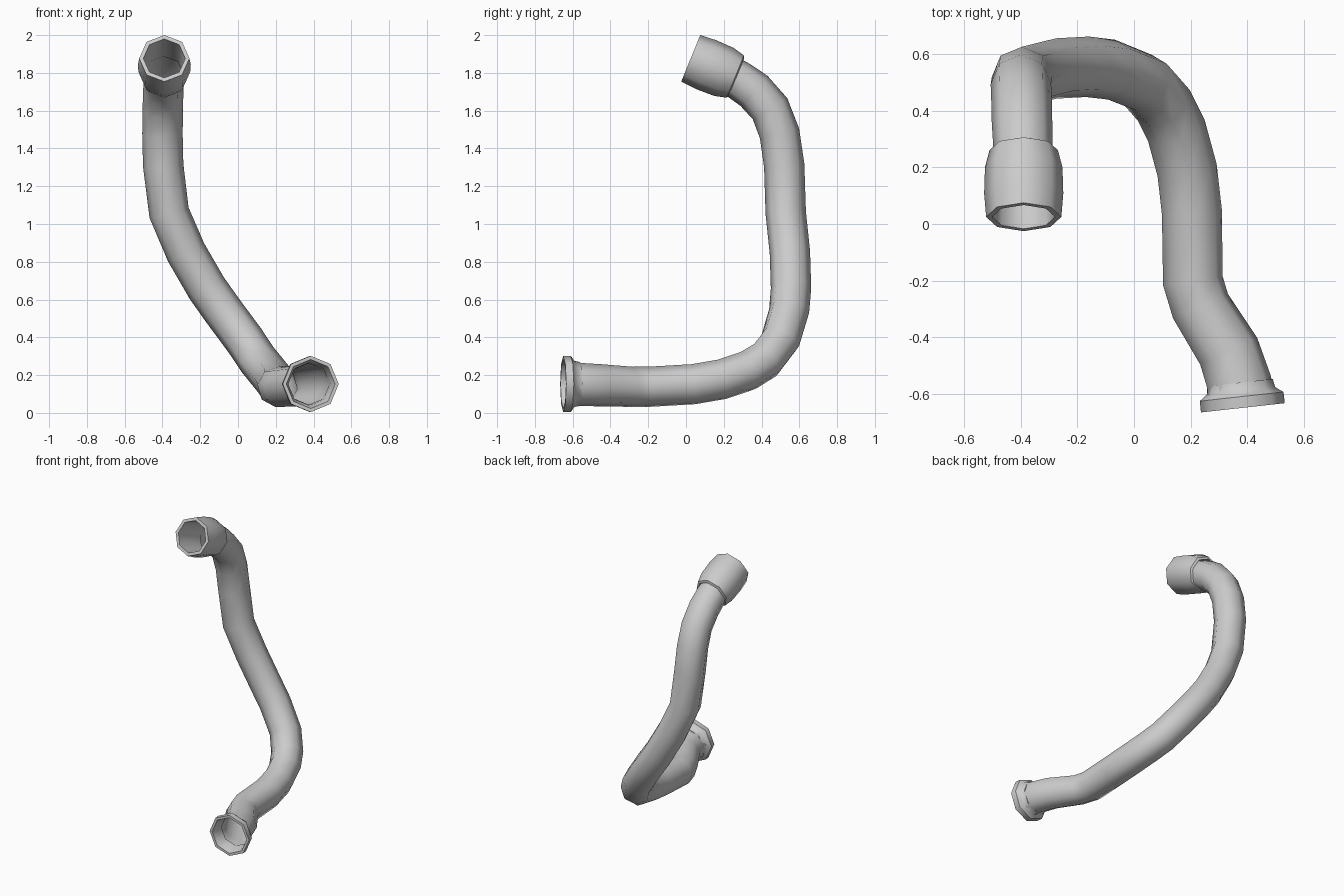
import bpy, bmesh, math
from mathutils import Vector

if "Cube" in bpy.data.objects:
    bpy.data.objects.remove(bpy.data.objects["Cube"])

SIDES = 8


def sweep(name, points, radii, up, closed=False, axes=None):
    """Skin octagonal rings along a path with a minimally twisting frame."""
    pts = [Vector(p) for p in points]
    bm = bmesh.new()
    rings = []
    n = Vector(up)
    for i, p in enumerate(pts):
        if axes:
            t = axes.normalized()
        else:
            a = (p - pts[i - 1]).normalized() if i else Vector()
            b = (pts[i + 1] - p).normalized() if i < len(pts) - 1 else Vector()
            t = (a + b).normalized()
        n = (n - t * n.dot(t)).normalized()
        s = t.cross(n)
        rings.append([bm.verts.new(p + radii[i] * (n * math.cos(k * math.tau / SIDES)
                                                   + s * math.sin(k * math.tau / SIDES)))
                      for k in range(SIDES)])
    pairs = list(zip(rings, rings[1:]))
    if closed:
        pairs.append((rings[-1], rings[0]))
    for a, b in pairs:
        for k in range(SIDES):
            j = (k + 1) % SIDES
            bm.faces.new((a[k], a[j], b[j], b[k]))
    bmesh.ops.recalc_face_normals(bm, faces=bm.faces)
    mesh = bpy.data.meshes.new(name)
    bm.to_mesh(mesh)
    bm.free()
    ob = bpy.data.objects.new(name, mesh)
    bpy.context.collection.objects.link(ob)
    bpy.context.view_layer.objects.active = ob
    ob.select_set(True)
    bpy.ops.object.shade_smooth_by_angle(angle=math.radians(50))
    ob.select_set(False)
    return ob


def fitting(name, mouth, axis, profile):
    """Octagonal lathe of (depth, radius) pairs along an axis."""
    axis = Vector(axis).normalized()
    pts = [Vector(mouth) + axis * d for d, r in profile]
    return sweep(name, pts, [r for d, r in profile], (0, 0, 1), True, axis)


# Bent hose, from the upper collar down to the lower flange
path = [(-.392, .21, 1.795), (-.393, .28, 1.76), (-.396, .36, 1.705), (-.398, .445, 1.61),
        (-.40, .495, 1.48), (-.396, .52, 1.31), (-.365, .528, 1.06), (-.275, .55, .85),
        (-.165, .556, .66), (-.08, .546, .54), (.035, .50, .385), (.105, .42, .28),
        (.15, .33, .225), (.188, .19, .178), (.205, .04, .152), (.208, -.2, .138),
        (.235, -.29, .138), (.335, -.45, .146), (.372, -.56, .15), (.377, -.60, .152)]
radii = [.105] * 2 + [.107] * 15 + [.112, .115, .118]
sweep("hose", path, radii, (0, 0, 1))

# Barrel-shaped upper collar
fitting("upper_collar", (-.39, .025, 1.877), (0, .93, -.38),
        [(0, .111), (0, .133), (.09, .140), (.19, .137), (.255, .121), (.262, .104), (.19, .104)])

# Flared lower flange
fitting("lower_flange", (.385, -.65, .153), (-.11, 1, 0),
        [(0, .130), (0, .149), (.04, .149), (.06, .122), (.09, .116), (.09, .110), (.05, .114)])
